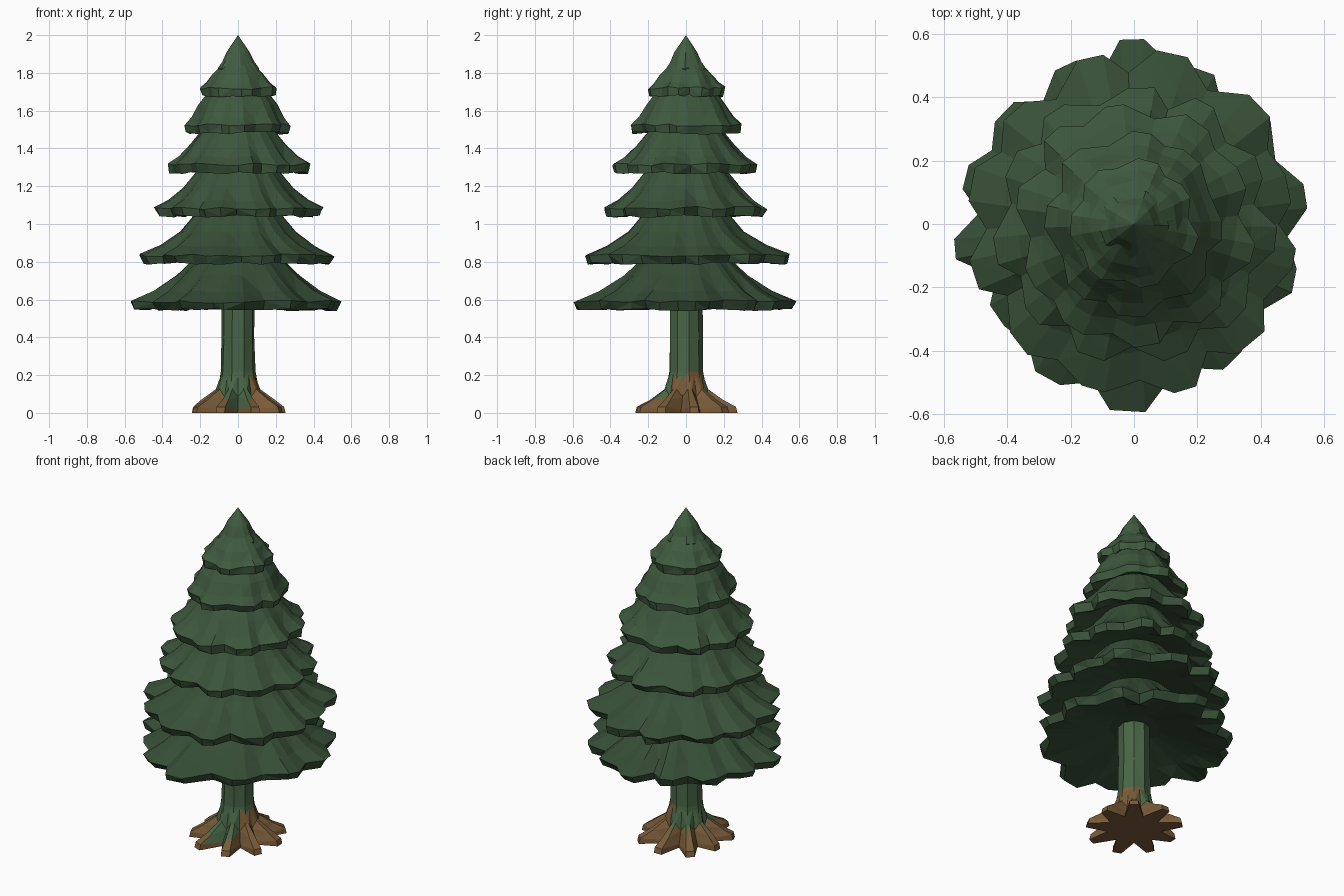
import bpy, bmesh, math, random

if "Cube" in bpy.data.objects:
    bpy.data.objects.remove(bpy.data.objects["Cube"])

random.seed(7)


def material(name, rgb):
    m = bpy.data.materials.new(name)
    m.diffuse_color = (*rgb, 1)
    m.use_nodes = True
    m.node_tree.nodes["Principled BSDF"].inputs["Base Color"].default_value = m.diffuse_color
    return m


def loft(name, rings, mats, pick=None):
    """Skin a stack of equal-count rings (bottom cap first), flat shaded."""
    bm = bmesh.new()
    vs = [[bm.verts.new(p) for p in r] for r in rings]
    n = len(vs[0])
    for a, b in zip(vs, vs[1:]):
        for i in range(n):
            j = (i + 1) % n
            bm.faces.new((a[i], a[j], b[j], b[i]))
    bm.faces.new(vs[0][::-1])
    bm.faces.new(vs[-1])
    bmesh.ops.remove_doubles(bm, verts=bm.verts, dist=0.0005)
    bmesh.ops.triangulate(bm, faces=bm.faces)
    bmesh.ops.recalc_face_normals(bm, faces=bm.faces)
    if pick:
        for f in bm.faces:
            f.material_index = pick(f.calc_center_median())
    me = bpy.data.meshes.new(name)
    bm.to_mesh(me)
    bm.free()
    ob = bpy.data.objects.new(name, me)
    bpy.context.collection.objects.link(ob)
    for m in mats:
        me.materials.append(m)
    return ob


def polar(r, a, z):
    return (r * math.cos(a), r * math.sin(a), z)


# Lowest skirt: direction (degrees) and reach of each branch lobe
low_lobes = [(10, .56), (40, .55), (67, .535), (90, .595), (114, .545), (140, .55), (165, .56),
             (188, .57), (215, .53), (241, .57), (268, .595), (305, .535), (341, .54)]

# Foliage skirts: x radius, y radius, rim z, mid (radius, z), top (radius, z), lobes, start angle
tiers = [
    (0.56, 0.60, 0.59, (0.315, 0.73), (0.20, 0.85), 13, 90),
    (0.515, 0.55, 0.835, (0.30, 0.96), (0.19, 1.10), 12, 75),
    (0.44, 0.45, 1.085, (0.285, 1.19), (0.17, 1.34), 11, 90),
    (0.375, 0.395, 1.315, (0.25, 1.42), (0.15, 1.55), 10, 60),
    (0.288, 0.295, 1.525, (0.205, 1.63), (0.12, 1.75), 8, 90),
    (0.20, 0.207, 1.72, (0.135, 1.79), (0.08, 1.85), 7, 30),
    (0.11, 0.11, 1.82, (0.06, 1.91), (0.0, 2.0), 5, 60),
]
for k, (rx, ry, z, (mr, mz), (tr, tz), lobes, start) in enumerate(tiers):
    t = k / 6
    green = material(f"needles_{k + 1}", (0.036 + 0.018 * t, 0.074 + 0.036 * t, 0.036 + 0.016 * t))
    drop = 0.045 if k < 6 else 0.02
    step = 360 / lobes
    if k == 0:
        layout = low_lobes
    else:
        layout = []
        for i in range(lobes):
            a = start + i * step + random.uniform(-0.1, 0.1) * step
            reach = rx + (ry - rx) * abs(math.sin(math.radians(a)))
            layout.append((a, reach * random.uniform(0.97, 1.02)))
    rings = [[] for _ in range(7)]
    for i, (deg, reach) in enumerate(layout):
        before = layout[i - 1][0] - (360 if i == 0 else 0)
        # each lobe: one notch and a blunt two-point tip
        for tip, ang in ((0, (deg + before) / 2), (1, deg - 0.16 * step), (1, deg + 0.16 * step)):
            a = math.radians(ang + random.uniform(-0.05, 0.05) * step)
            r = reach * (random.uniform(0.98, 1.01) if tip else random.uniform(0.86, 0.91))
            h = random.uniform(-0.008, 0.008)
            low = random.uniform(-0.006, 0.008)
            # shoulder sits between rim and mid ring, swelling over each lobe
            sr = mr + (r - mr) * 0.52
            sz = mz + (z - mz) * (0.60 if tip else 0.66)
            rings[0].append(polar(reach * 0.25, a, z + 0.05))
            rings[1].append(polar(reach * 0.66, a, z - 0.01))
            rings[2].append(polar(r * random.uniform(0.93, 0.985), a, z - drop + low))
            rings[3].append(polar(r, a, z + h))
            rings[4].append(polar(sr, a, sz + h * 0.5))
            rings[5].append(polar(mr * (1.03 if tip else 0.98), a, mz))
            rings[6].append(polar(tr, a, tz))
    loft(f"foliage_tier_{k + 1}", rings, [green])

bark = material("mossy_bark", (0.065, 0.13, 0.06))
wood = material("root_wood", (0.19, 0.105, 0.04))

# Trunk: nine-sided, slightly flared at the foot, with a bare wood patch on the right
N = 9
trunk = [[polar(r * random.uniform(0.97, 1.03), 2 * math.pi * (i + 0.25) / N, z) for i in range(N)]
         for z, r in ((0.02, 0.13), (0.11, 0.112), (0.22, 0.092), (0.40, 0.088), (0.70, 0.088))]
loft("trunk", trunk, [bark, wood],
     lambda c: 1 if c.z < 0.2 and c.x > 0.03 and c.y > -0.01 else 0)

# Roots: star of nine tapering wedges spreading from the trunk foot
rings = [[] for _ in range(5)]
for i in range(N):
    length = random.uniform(0.96, 1.03)
    for off, tip in ((-0.5, 0), (-0.13, 1), (0.13, 1)):
        a = 2 * math.pi * (i + 0.25 + off) / N
        R = length * (0.245 + 0.035 * abs(math.sin(a))) if tip else 0.15
        rings[0].append(polar(R, a, 0))
        rings[1].append(polar(R * 0.97 if tip else 0.145, a, 0.032 if tip else 0.02))
        rings[2].append(polar(0.195 if tip else 0.13, a, 0.07 if tip else 0.045))
        rings[3].append(polar(0.118 if tip else 0.11, a, 0.125 if tip else 0.085))
        rings[4].append(polar(0.087, a, 0.21))
loft("roots", rings, [wood, bark],
     lambda c: 1 if (c.z > 0.10 and c.x < 0.03) or (c.z > 0.03 and c.y < -0.07 and abs(c.x) < 0.07) else 0)
